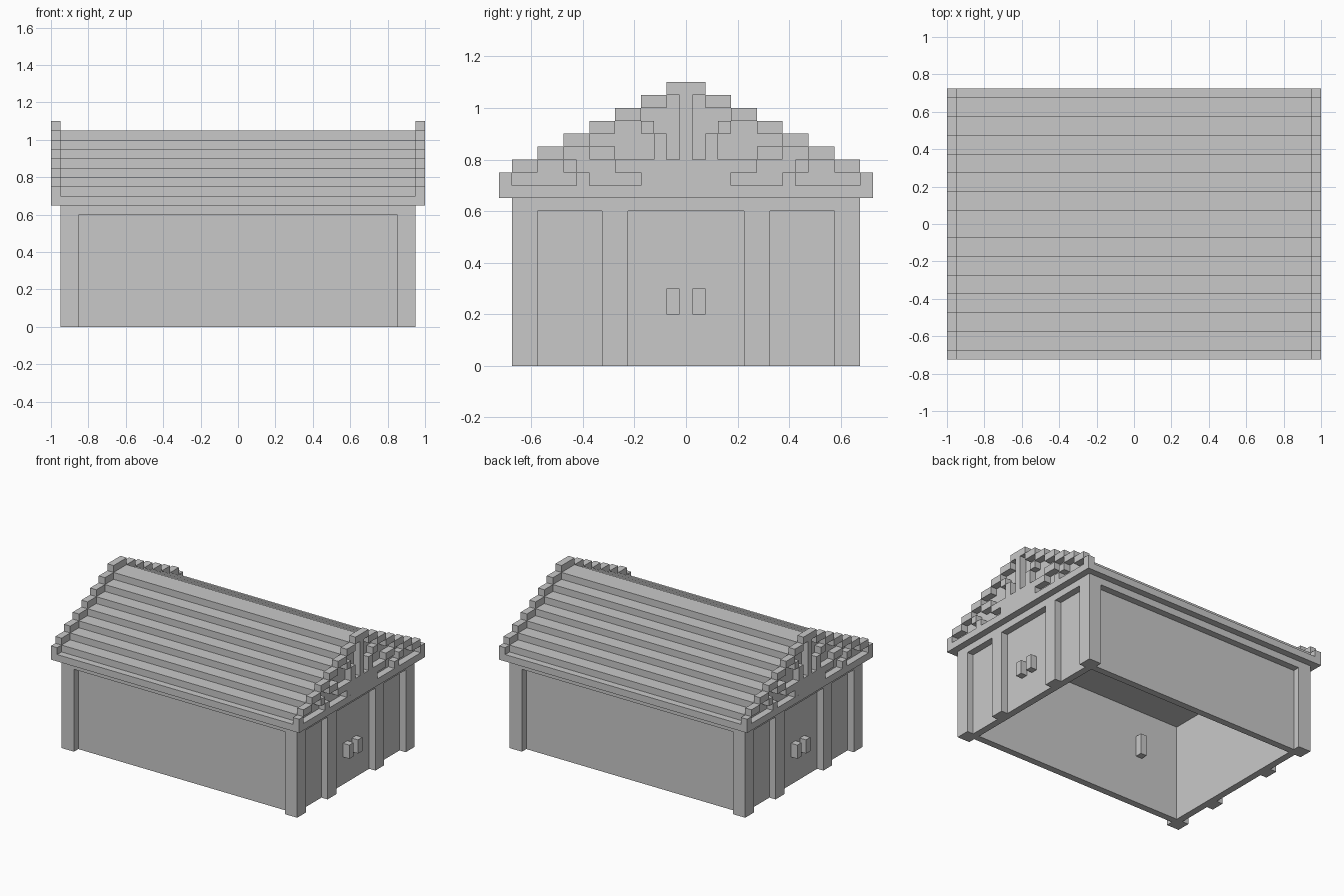
import bpy
import bmesh
from mathutils import Matrix, Vector

cube = bpy.data.objects.get("Cube")
if cube:
    bpy.data.objects.remove(cube, do_unlink=True)

U = 0.05  # one block
stone = bpy.data.materials.new("plain_grey")
stone.use_nodes = True
GREY = (0.584, 0.584, 0.584, 1)
stone.diffuse_color = GREY
stone.node_tree.nodes["Principled BSDF"].inputs["Base Color"].default_value = GREY


def finish(name, bm):
    bmesh.ops.recalc_face_normals(bm, faces=bm.faces)
    mesh = bpy.data.meshes.new(name)
    bm.to_mesh(mesh)
    bm.free()
    mesh.materials.append(stone)
    obj = bpy.data.objects.new(name, mesh)
    bpy.context.collection.objects.link(obj)


def add_box(bm, x, y, z):
    """Box from (low, high) ranges along each axis."""
    lo, hi = (Vector(v) for v in zip(x, y, z))
    m = Matrix.Translation((lo + hi) / 2) @ Matrix.Diagonal((*(hi - lo), 1))
    bmesh.ops.create_cube(bm, size=1, matrix=m)


def boxes(name, ranges):
    bm = bmesh.new()
    for r in ranges:
        add_box(bm, *r)
    finish(name, bm)


def mirrored(r, axes):
    """The box and its mirror images across the given axes."""
    out = [r]
    for a in axes:
        out += [tuple((-v[1], -v[0]) if i == a else v for i, v in enumerate(b)) for b in out]
    return out


def ring(name, x, y, z, inner_x=0.85, inner_y=0.575):
    """Rectangular frame with an open middle."""
    sides = mirrored(((inner_x, x), (-y, y), z), [0])
    sides += mirrored(((-inner_x, inner_x), (inner_y, y), z), [1])
    boxes(name, sides)


# Walls, flush top band, eaves
ring("recessed_walls", 0.9, 0.625, (0, 0.6))
ring("top_band", 0.95, 0.675, (0.6, 0.65))
ring("eaves", 1.0, 0.725, (0.65, 0.7))

# Posts
boxes("corner_posts", mirrored(((0.85, 0.95), (0.575, 0.675), (0, 0.6)), [0, 1]))
boxes("door_posts", mirrored(((0.9, 0.95), (0.225, 0.325), (0, 0.6)), [0, 1]))

# Door handles and a small bracket on the inside wall
boxes("door_handles", mirrored(((0.9, 0.95), (0.025, 0.075), (0.2, 0.3)), [0, 1]))
boxes("inner_bracket", [((-0.55, -0.5), (-0.575, -0.525), (0.35, 0.5))])

# Stepped roof: a stair profile extruded along x, its underside is the ceiling
half = []
for i in range(7):
    y, z = 0.675 - 0.1 * i, 0.7 + U * i
    half += [(y, z), (y, z + U)]
profile = half + [(-y, z) for y, z in reversed(half)]
bm = bmesh.new()
face = bm.faces.new([bm.verts.new((-0.95, y, z)) for y, z in profile])
side = bmesh.ops.extrude_face_region(bm, geom=[face])["geom"]
bmesh.ops.translate(bm, verts=[g for g in side if isinstance(g, bmesh.types.BMVert)], vec=(1.9, 0, 0))
bm.faces.ensure_lookup_table()
finish("stepped_roof", bm)

# Gable ends: stepped rim, king post on a block, and stepped braces
END = (0.95, 1.0)
rim = mirrored((END, (0.675, 0.725), (0.7, 0.75)), [0, 1])
for i in range(6):
    y, z = 0.575 - 0.1 * i, 0.75 + U * i
    rim += mirrored((END, (y, y + 0.1), (z, z + U)), [0, 1])
rim += mirrored((END, (-0.075, 0.075), (1.05, 1.1)), [0])
boxes("gable_rims", rim)

boxes("gable_blocks", mirrored((END, (-0.175, 0.175), (0.7, 0.8)), [0]))
boxes("king_posts", mirrored((END, (-0.025, 0.025), (0.8, 1.05)), [0]))


def brace(name, steps):
    """Stepped brace from (inner y, width, bottom, top) steps, on all four sides."""
    boxes(name, [b for y, w, low, high in steps
                 for b in mirrored((END, (y, y + w), (low, high)), [0, 1])])


brace("inner_braces", [(0.075, U, 0.8, 0.9), (0.125, U, 0.9, 0.95)])
brace("middle_braces", [(0.175, 2 * U, 0.75, 0.8), (0.275, 2 * U, 0.8, 0.85)])
brace("outer_braces", [(0.375, U, 0.7, 0.75), (0.425, U, 0.75, 0.8)])
